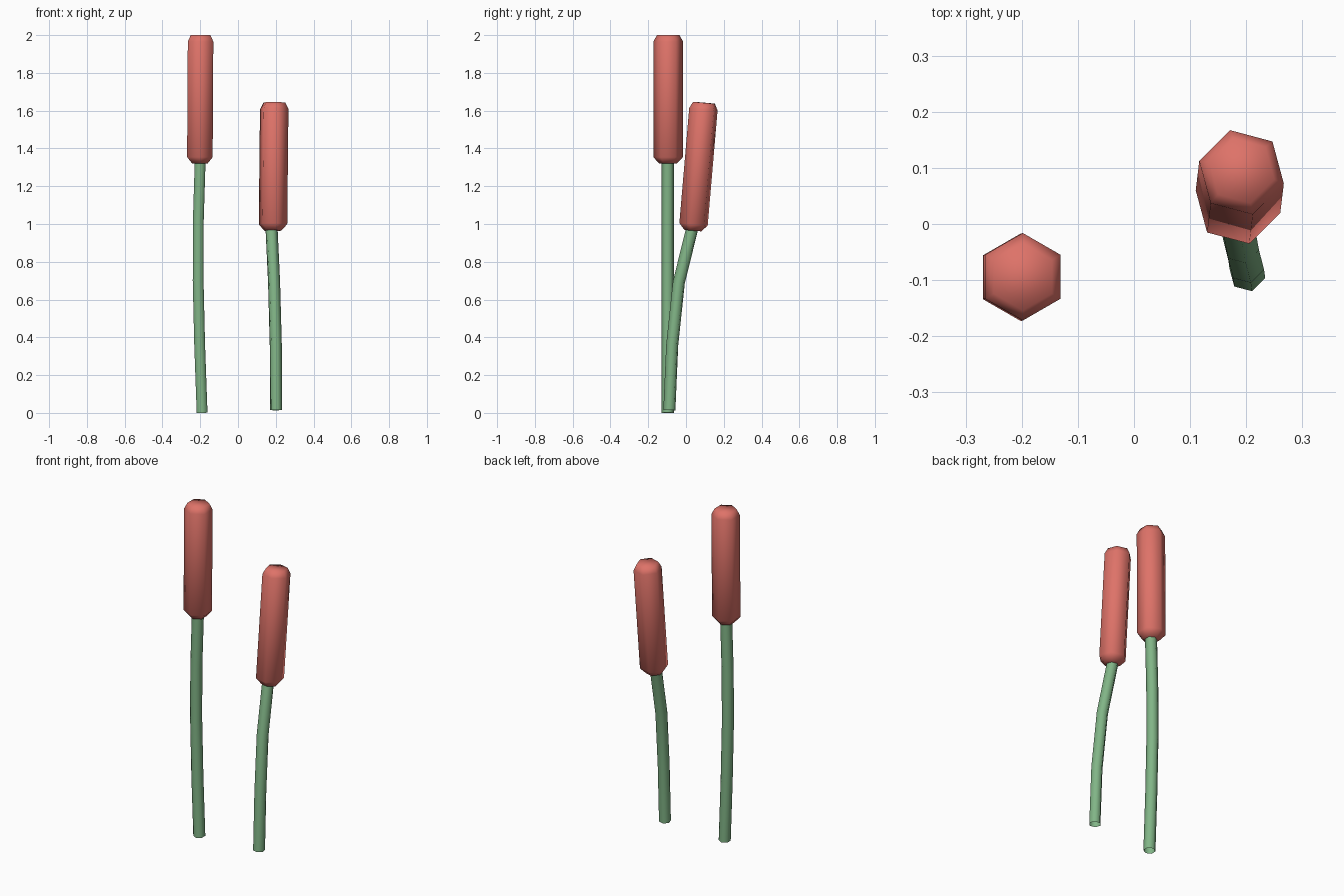
import bpy, bmesh, math
from mathutils import Vector

if "Cube" in bpy.data.objects:
    bpy.data.objects.remove(bpy.data.objects["Cube"])


def material(name, rgb):
    m = bpy.data.materials.new(name)
    m.diffuse_color = (*rgb, 1)
    m.use_nodes = True
    m.node_tree.nodes["Principled BSDF"].inputs["Base Color"].default_value = m.diffuse_color
    return m


red = material("seed head red", (0.73, 0.17, 0.14))
green = material("stem green", (0.22, 0.46, 0.24))


def tube(name, path, radii, spin, mat, capped):
    """Six-sided tube through path points, one radius per point."""
    pts = [Vector(p) for p in path]
    bm = bmesh.new()
    rings = []
    for i, p in enumerate(pts):
        axis = (pts[min(i + 1, len(pts) - 1)] - pts[max(i - 1, 0)]).normalized()
        x = Vector((0, 1, 0)).cross(axis).normalized()
        y = axis.cross(x)
        ring = []
        for k in range(6):
            a = math.radians(90 + spin + 60 * k)
            ring.append(bm.verts.new(p + radii[i] * (math.cos(a) * x + math.sin(a) * y)))
        rings.append(ring)
    for a, b in zip(rings, rings[1:]):
        for k in range(6):
            n = (k + 1) % 6
            bm.faces.new((a[k], a[n], b[n], b[k]))
    if capped:
        bm.faces.new(rings[0][::-1])
        bm.faces.new(rings[-1])
    for f in bm.faces:
        f.smooth = True
    me = bpy.data.meshes.new(name)
    bm.to_mesh(me)
    bm.free()
    me.materials.append(mat)
    ob = bpy.data.objects.new(name, me)
    bpy.context.collection.objects.link(ob)


def seed_head(name, bottom, top, spin):
    """Long head with chamfered ends."""
    b, t = Vector(bottom), Vector(top)
    steps = [0, 0.05, 0.95, 1]
    tube(name, [b.lerp(t, s) for s in steps], [0.047, 0.078, 0.078, 0.06], spin, red, True)


# Tall reed
tube("tall_stem", [(-0.19, -0.097, 0), (-0.203, -0.097, 0.36), (-0.211, -0.097, 0.7),
                   (-0.21, -0.097, 1.02), (-0.2, -0.096, 1.34)], [0.033] * 5, 0, green, False)
seed_head("tall_head", (-0.202, -0.095, 1.32), (-0.198, -0.094, 2.0), 0)

# Short leaning reed
tube("short_stem", [(0.202, -0.088, 0.015), (0.2, -0.073, 0.36), (0.191, -0.038, 0.69),
                    (0.177, 0.036, 0.99)], [0.033] * 4, 15, green, False)
seed_head("short_head", (0.185, 0.037, 0.965), (0.192, 0.095, 1.642), 15)
